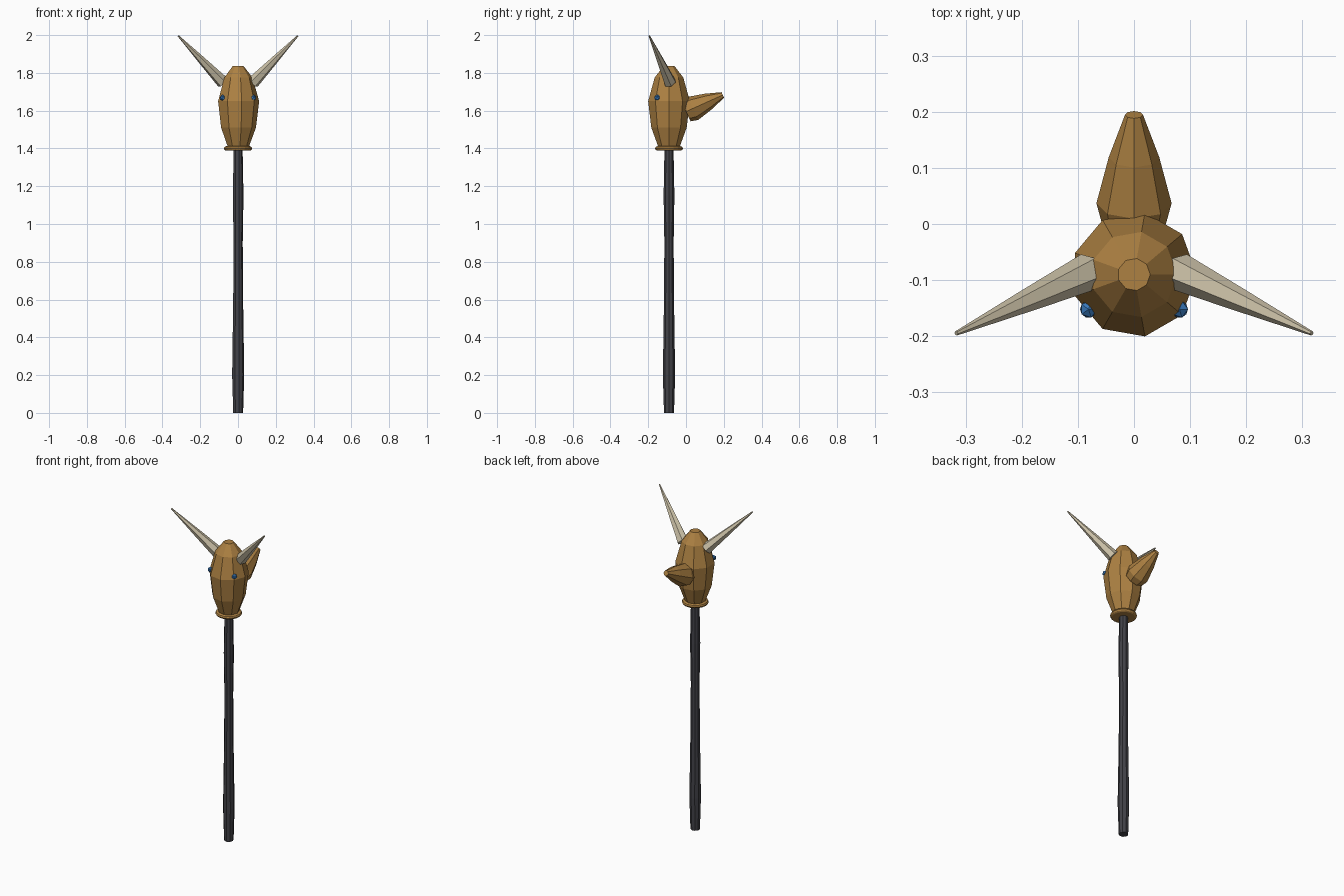
import bpy, bmesh, math
from mathutils import Vector, Matrix

if "Cube" in bpy.data.objects:
    bpy.data.objects.remove(bpy.data.objects["Cube"])


def material(name, rgb):
    m = bpy.data.materials.new(name)
    m.diffuse_color = (*rgb, 1)
    m.use_nodes = True
    m.node_tree.nodes["Principled BSDF"].inputs["Base Color"].default_value = m.diffuse_color
    return m


wood = material("wood", (0.42, 0.22, 0.055))
dark = material("dark_metal", (0.055, 0.055, 0.065))
bone = material("bone", (0.62, 0.55, 0.40))
blue = material("blue", (0.04, 0.19, 0.50))


def finish(name, bm, mat):
    bmesh.ops.recalc_face_normals(bm, faces=bm.faces)
    me = bpy.data.meshes.new(name)
    bm.to_mesh(me)
    bm.free()
    me.materials.append(mat)
    ob = bpy.data.objects.new(name, me)
    bpy.context.collection.objects.link(ob)
    return ob


def lathe(name, profile, sides, mat, origin, axis=(0, 0, 1), turn=0.0):
    """Closed faceted solid from (distance, radius) pairs along an axis."""
    w = Vector(axis).normalized()
    ref = Vector((0, 1, 0)) if abs(w.z) > 0.99 else Vector((0, 0, 1))
    u = ref.cross(w).normalized()
    v = w.cross(u)
    bm = bmesh.new()
    rings = []
    for d, r in profile:
        ring = []
        for i in range(sides):
            a = turn + 2 * math.pi * i / sides
            ring.append(bm.verts.new(Vector(origin) + w * d
                                     + (u * math.cos(a) + v * math.sin(a)) * r))
        rings.append(ring)
    for a, b in zip(rings, rings[1:]):
        for i in range(sides):
            j = (i + 1) % sides
            bm.faces.new((a[i], a[j], b[j], b[i]))
    bm.faces.new(rings[0])
    bm.faces.new(rings[-1])
    return finish(name, bm, mat)


centre = (0, -0.09, 0)

# Long handle, slightly swollen at the grip and near the top
lathe("handle", [(0, 0.027), (0.2, 0.033), (0.6, 0.027), (0.9, 0.025),
                 (1.15, 0.029), (1.42, 0.024)], 9, dark, centre)

# Nine-sided head
lathe("head", [(1.395, 0.055), (1.41, 0.058), (1.51, 0.095), (1.65, 0.112),
               (1.775, 0.077), (1.837, 0.029)], 9, wood, centre)

# Rounded collar under the head
lathe("collar", [(1.388, 0.064), (1.392, 0.071), (1.40, 0.075),
                 (1.408, 0.071), (1.412, 0.062)], 18, wood, centre)

# Rear spike, tilted upward
lathe("rear_spike", [(-0.04, 0.057), (0, 0.067), (0.09, 0.045), (0.173, 0.016)],
      8, wood, (0, 0.037, 1.612), (0, 0.91, 0.41))

# Mirrored horns and eyes
for side, s in (("left", -1), ("right", 1)):
    base = Vector((s * 0.08, -0.085, 1.75))
    tip = Vector((s * 0.317, -0.195, 1.997))
    span = (tip - base).length
    lathe(side + "_horn", [(0, 0.034), (span * 0.45, 0.021), (span, 0.004)],
          6, bone, base, tip - base)
    bm = bmesh.new()
    bmesh.ops.create_icosphere(bm, subdivisions=1, radius=0.017,
                               matrix=Matrix.Translation((s * 0.081, -0.152, 1.668)))
    finish(side + "_eye", bm, blue)
